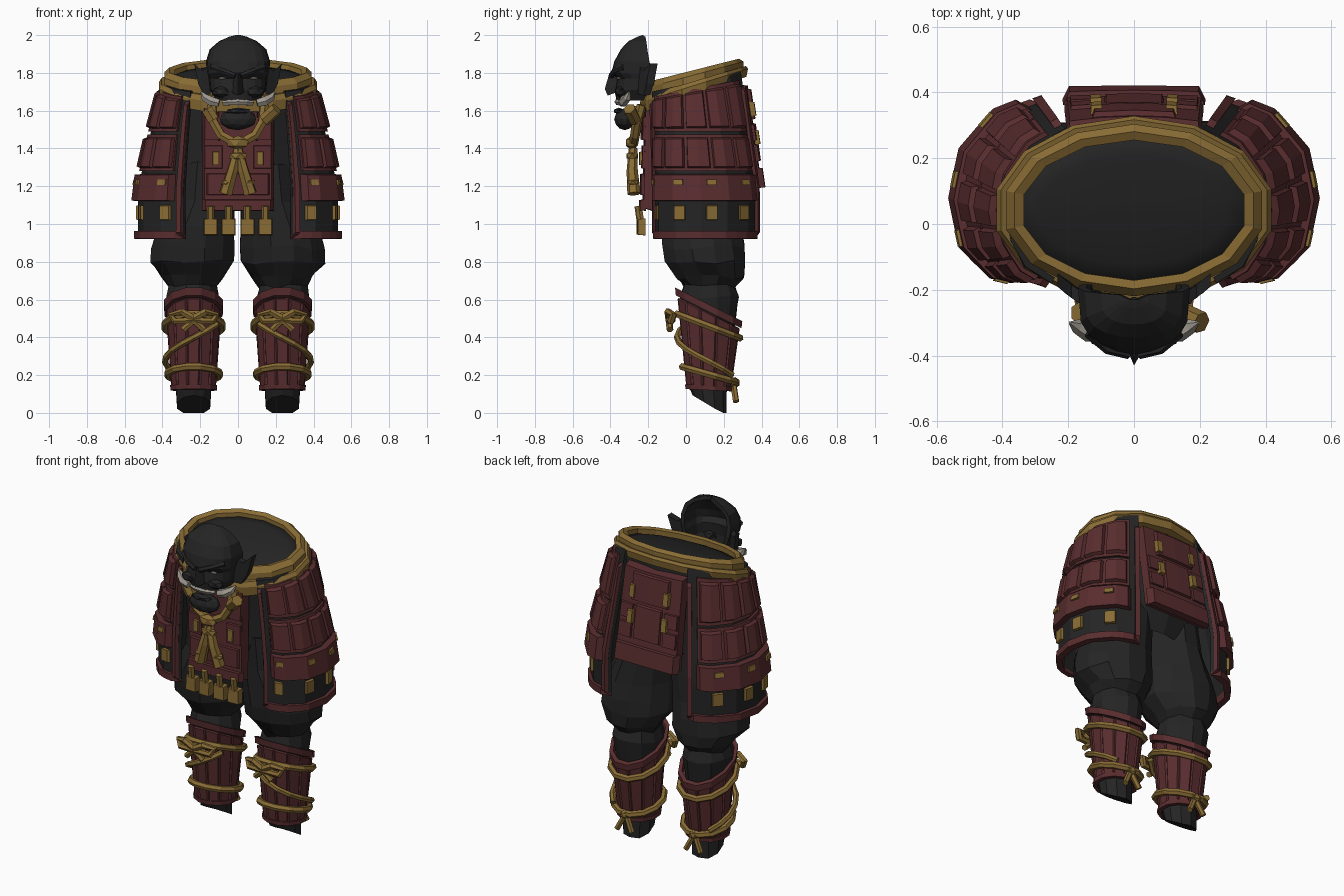
import bpy, bmesh, math, random
from mathutils import Vector

random.seed(4)
if "Cube" in bpy.data.objects:
    bpy.data.objects.remove(bpy.data.objects["Cube"])


def material(name, rgb):
    m = bpy.data.materials.new(name)
    m.use_nodes = True
    m.diffuse_color = (*rgb, 1)
    m.node_tree.nodes["Principled BSDF"].inputs["Base Color"].default_value = (*rgb, 1)
    return m


DARK = material("charcoal", (0.018, 0.018, 0.018))
RED = material("oxblood", (0.1, 0.026, 0.028))
GOLD = material("old_gold", (0.25, 0.15, 0.035))
BONE = material("bone", (0.34, 0.31, 0.27))


def finish(name, bm, mat):
    bmesh.ops.recalc_face_normals(bm, faces=bm.faces)
    me = bpy.data.meshes.new(name)
    bm.to_mesh(me)
    bm.free()
    me.materials.append(mat)
    ob = bpy.data.objects.new(name, me)
    bpy.context.collection.objects.link(ob)
    return ob


def loft(name, rings, mat, caps=True, loop=False, closed=True, inset=0):
    """Skin between rings of points; optionally raise every face as a panel."""
    bm = bmesh.new()
    rows = [[bm.verts.new(p) for p in r] for r in rings]
    n = len(rows[0])
    for a, b in zip(rows, rows[1:] + rows[:1] if loop else rows[1:]):
        for i in range(n if closed else n - 1):
            j = (i + 1) % n
            bm.faces.new((a[i], a[j], b[j], b[i]))
    faces = list(bm.faces)
    if caps and not loop:
        bm.faces.new(rows[0])
        bm.faces.new(rows[-1])
    bmesh.ops.recalc_face_normals(bm, faces=bm.faces)
    if inset:
        bmesh.ops.inset_individual(bm, faces=faces, thickness=inset, depth=inset)
    return finish(name, bm, mat)


def ring(cx, cy, rx, ry, z, n=12, jitter=0, slope=0):
    pts = []
    for i in range(n):
        a = math.tau * (i + 0.5) / n
        k = 1 + random.uniform(-jitter, jitter)
        x, y = rx * math.cos(a) * k, ry * math.sin(a) * k
        pts.append((cx + x, cy + y, z + slope * y + random.uniform(-jitter, jitter) * 0.4))
    return pts


def plate(name, surf, u, v, lift, thick, mat, nu=1, nv=1, taper=0.15):
    """Raised slab lying on surf(u, v, offset), with chamfered sides."""
    def grid(off, sh):
        du, dv = (u[1] - u[0]) * sh, (v[1] - v[0]) * sh
        return [[bm.verts.new(surf(u[0] + du + (u[1] - u[0] - 2 * du) * i / nu,
                                   v[0] + dv + (v[1] - v[0] - 2 * dv) * j / nv, off))
                 for j in range(nv + 1)] for i in range(nu + 1)]
    bm = bmesh.new()
    lo, hi = grid(lift - thick, 0), grid(lift, taper * 0.3)
    for g in (lo, hi):
        for i in range(nu):
            for j in range(nv):
                bm.faces.new((g[i][j], g[i + 1][j], g[i + 1][j + 1], g[i][j + 1]))

    def rim(g):
        return ([g[i][0] for i in range(nu)] + [g[nu][j] for j in range(nv)] +
                [g[i][nv] for i in range(nu, 0, -1)] + [g[0][j] for j in range(nv, 0, -1)])
    a, b = rim(lo), rim(hi)
    for i in range(len(a)):
        j = (i + 1) % len(a)
        bm.faces.new((a[i], a[j], b[j], b[i]))
    return finish(name, bm, mat)


def cord(name, pts, r, mat=GOLD, cyclic=False, radii=None):
    cu = bpy.data.curves.new(name, "CURVE")
    cu.dimensions = "3D"
    cu.bevel_depth, cu.bevel_resolution, cu.use_fill_caps = r, 1, True
    sp = cu.splines.new("POLY")
    sp.points.add(len(pts) - 1)
    sp.use_cyclic_u = cyclic
    for i, p in enumerate(pts):
        sp.points[i].co = (*p, 1)
        sp.points[i].radius = radii[i] if radii else 1
    tmp = bpy.data.objects.new(name + "_path", cu)
    bpy.context.collection.objects.link(tmp)
    bpy.context.view_layer.update()
    me = bpy.data.meshes.new_from_object(tmp.evaluated_get(bpy.context.evaluated_depsgraph_get()))
    bpy.data.objects.remove(tmp)
    me.materials.clear()
    me.materials.append(mat)
    ob = bpy.data.objects.new(name, me)
    bpy.context.collection.objects.link(ob)
    me.shade_flat()
    return ob


def ball(name, loc, size, mat, sub=1):
    bm = bmesh.new()
    bmesh.ops.create_icosphere(bm, subdivisions=sub, radius=1)
    for v in bm.verts:
        v.co = Vector(loc) + Vector(c * s for c, s in zip(v.co, size))
    return finish(name, bm, mat)


def collar_ring(d, dz, n=14):
    pts = []
    for i in range(n):
        a = math.tau * (i + 0.5) / n
        y = 0.042 + (0.242 + d) * math.sin(a) * 1.03
        z = 1.865 + 0.26 * (y - 0.27)
        pts.append(((0.385 + d * 1.2) * math.cos(a), y, z + dz * (1.15 - 0.8 * y)))
    return pts


# Torso, domed neck cover and stepped collar
loft("torso", [ring(0, 0.06, 0.3, 0.2, 1.13, 14), ring(0, 0.07, 0.36, 0.245, 1.27, 14),
               ring(0, 0.065, 0.38, 0.25, 1.5, 14), collar_ring(-0.01, -0.09)], DARK, caps=False)
cover = loft("neck_cover", [collar_ring(d, z) for d, z in
                            [(-0.01, -0.06), (-0.036, -0.025), (-0.08, -0.015), (-0.16, -0.008), (-0.225, -0.005)]], DARK)
cover.data.shade_smooth()
loft("collar_upper", [collar_ring(d, z) for d, z in
                      [(-0.035, -0.06), (-0.035, 0), (-0.01, 0.008), (0.012, -0.015), (0.012, -0.06)]], GOLD, loop=True)
loft("collar_lower", [collar_ring(d, z) for d, z in
                      [(-0.01, -0.11), (-0.01, -0.045), (0.025, -0.045), (0.036, -0.065), (0.028, -0.11)]], GOLD, loop=True)

# Shoulder armour: a shell flaring from the collar down to the hips
TOP = [(0.25, -0.18), (0.33, -0.13), (0.375, -0.05), (0.39, 0.04), (0.37, 0.14), (0.31, 0.23), (0.21, 0.29)]
LOW = [(0.29, -0.165), (0.41, -0.145), (0.50, -0.06), (0.53, 0.08), (0.50, 0.22), (0.40, 0.33), (0.27, 0.375)]


def sleeve(side):
    def surf(u, v, off):
        t = min(1, max(0, (1.74 - v) / 0.56)) ** 0.85
        i = min(5, max(0, int(u)))
        p = [Vector(a).lerp(Vector(b), t) for a, b in zip(TOP, LOW)]
        q = p[i].lerp(p[i + 1], u - i)
        q += (q - Vector((0.1, 0.09))).normalized() * off
        z = v + max(0, v - 1.5) * 0.9 * (q.y - 0.04)
        return (side * q.x, q.y, z)
    return surf


def add_sleeve(side, s):
    f = sleeve(side)
    plate(s + "_sleeve_lining", f, (0, 6), (0.94, 1.75), 0, 0.02, DARK, 12, 8, 0)
    plate(s + "_sleeve_hem", f, (0, 6), (0.92, 0.965), 0.02, 0.04, RED, 12)
    for k, u in enumerate([(0, 0.22), (5.78, 6)]):
        plate(s + "_sleeve_edge_%d" % k, f, u, (0.92, 1.7), 0.02, 0.04, RED, 1, 6)
    plate(s + "_sleeve_band", f, (0.35, 5.65), (1.12, 1.265), 0.035, 0.045, RED, 10, 1, 0.1)
    for r, (z0, z1) in enumerate([(1.28, 1.49), (1.49, 1.73)]):
        plate(s + "_backing_%d" % r, f, (0.45, 5.55), (z0, z1 - 0.015), 0.015, 0.02, RED, 10, 2, 0)
        for c in range(5):
            u = 0.5 + c * 1.01
            plate(s + "_lame_%d_%d" % (r, c), f, (u, u + 0.92), (z0 + 0.015, z1 - 0.03),
                  0.035, 0.025, RED, 2, 1, 0.2)
    for u in (0.75, 2.2, 3.4, 4.75):
        plate(s + "_band_stud", f, (u - 0.18, u + 0.18), (1.205, 1.237), 0.042, 0.02, GOLD)
        plate(s + "_hem_tab", f, (u - 0.21, u + 0.21), (1.02, 1.1), 0.016, 0.02, GOLD)


# Legs, shin guards and lashings
def add_leg(side, s):
    X = side * 0.235
    thigh = [(0.17, 0.07, 0.165, 0.21, 1.32), (0.185, 0.075, 0.175, 0.215, 1.12), (0.222, 0.08, 0.21, 0.215, 0.98),
             (0.235, 0.09, 0.226, 0.22, 0.88), (0.238, 0.10, 0.226, 0.215, 0.80), (0.24, 0.13, 0.165, 0.18, 0.72),
             (0.24, 0.125, 0.13, 0.14, 0.67), (0.238, 0.125, 0.142, 0.16, 0.61), (0.235, 0.13, 0.12, 0.13, 0.45)]
    loft(s + "_trouser_leg", [ring(side * a, b, c, d, z, 12, 0.035) for a, b, c, d, z in thigh], DARK)

    def guard(z, grow, tilt, n=12):
        k = max(0, min(1, (z - 0.12) / 0.48))
        return ring(X, 0.12, 0.113 + 0.028 * k + grow, 0.113 + 0.052 * k + grow, z, n, 0, tilt)
    loft(s + "_shin_guard", [guard(0.13, 0, -0.05), guard(0.53, 0.005, -0.5)], RED, inset=0.008)
    loft(s + "_guard_rim", [guard(z, g, -0.5) for z, g in
                            [(0.535, 0), (0.535, 0.022), (0.575, 0.022), (0.575, 0)]], RED, loop=True)
    loft(s + "_guard_foot_rim", [guard(z, g, -0.05) for z, g in
                                 [(0.12, -0.01), (0.12, 0.014), (0.145, 0.014), (0.145, -0.01)]], RED, loop=True)
    cord(s + "_upper_lashing", guard(0.46, 0.022, -0.38), 0.02, cyclic=True)
    cord(s + "_lower_lashing", guard(0.205, 0.022, -0.28), 0.02, cyclic=True)
    diag = []
    for i in range(9):
        a = math.radians(-140 + i * 24)
        z = 0.47 - 0.27 * i / 8
        r = 0.148 + 0.05 * (z - 0.2)
        diag.append((X + side * r * math.cos(a), 0.12 + (r + 0.01) * math.sin(a), z))
    cord(s + "_cross_lashing", diag, 0.017)
    ball(s + "_bow_knot", (X, -0.08, 0.5), (0.035, 0.03, 0.035), GOLD)
    for d in (-1, 1):
        cord(s + "_bow_loop", [(X, -0.09, 0.5), (X + d * 0.06, -0.095, 0.535), (X + d * 0.12, -0.065, 0.52),
                               (X + d * 0.1, -0.08, 0.485), (X, -0.09, 0.49)], 0.02)
        cord(s + "_bow_tail", [(X, -0.09, 0.49), (X + d * 0.055, -0.085, 0.44)], 0.018)
        cord(s + "_heel_tail", [(X, 0.25, 0.16), (X + d * 0.05, 0.265, 0.06)], 0.017)
    ball(s + "_heel_knot", (X, 0.26, 0.16), (0.035, 0.028, 0.03), GOLD)
    foot = [ring(X, 0.12, 0.09, 0.1, 0.17, 10), ring(X, 0.115, 0.098, 0.1, 0.12, 10, 0, -0.2)]
    sole = [(x, y, max(0, min(0.1, 0.6 * (0.19 - y)))) for x, y, z in ring(X, 0.125, 0.092, 0.09, 0, 10)]
    loft(s + "_foot", foot + [sole], DARK)


for side, s in ((1, "left"), (-1, "right")):
    add_sleeve(side, s)
    add_leg(side, s)


# Breastplate and backplate, both laid out in x and z
def chest(u, v, off):
    return (u, -0.222 + 0.25 * u * u - 0.02 * (1.6 - v) - off, v)


def back(u, v, off):
    return (u * (1.18 - 0.1 * v), 0.325 + 0.14 * (1.75 - v) - 0.6 * u * u * (v - 1.1) + off, v)


plate("breastplate", chest, (-0.19, 0.19), (1.07, 1.63), 0, 0.05, RED, 4, 2, 0.1)
plate("breastplate_hem", chest, (-0.19, 0.19), (1.07, 1.13), 0.018, 0.03, RED, 4)
plate("breastplate_belt", chest, (-0.175, 0.175), (1.15, 1.27), 0.014, 0.03, RED, 4)
plate("breastplate_top", chest, (-0.11, 0.11), (1.44, 1.6), 0.016, 0.03, RED, 2)
plate("backplate", back, (-0.2, 0.2), (1.2, 1.74), 0, 0.05, RED, 4, 3, 0.05)
plate("backplate_hem", back, (-0.205, 0.205), (1.19, 1.3), 0.018, 0.04, RED, 4)
plate("backplate_yoke", back, (-0.13, 0.13), (1.55, 1.72), 0.016, 0.03, RED, 2)
plate("backplate_waist", back, (-0.09, 0.09), (1.33, 1.54), 0.014, 0.03, RED, 2)
for d in (-1, 1):
    for z in (1.29, 1.44):
        plate("breast_panel", chest, sorted((d * 0.08, d * 0.18)), (z, z + 0.13), 0.012, 0.03, RED)
    plate("breast_tab", chest, sorted((d * 0.10, d * 0.135)), (1.31, 1.385), 0.024, 0.03, GOLD)
    for z in (1.33, 1.44):
        plate("back_panel", back, sorted((d * 0.1, d * 0.19)), (z, z + 0.09), 0.012, 0.03, RED)
    for z in (1.42, 1.57):
        plate("back_tab", back, sorted((d * 0.095, d * 0.13)), (z, z + 0.08), 0.026, 0.03, GOLD)
for x in (-0.145, -0.05, 0.05, 0.145):
    plate("belt_tassel", chest, (x - 0.037, x + 0.037), (0.94, 1.03), 0.028, 0.04, GOLD)
    cord("tassel_hanger", [chest(x, 1.095, 0.024), chest(x, 1.02, 0.012)], 0.02)

# Chest cord with knots and tails
for d in (-1, 1):
    cord("chest_strap", [(d * 0.14, -0.235, 1.63), (d * 0.13, -0.26, 1.54), (d * 0.09, -0.27, 1.47),
                         (0, -0.28, 1.42)], 0.026)
    cord("cord_tail", [(0, -0.28, 1.40), (d * 0.03, -0.285, 1.28), (d * 0.065, -0.275, 1.16)], 0.03,
         radii=[0.8, 1, 1.2])
    ball("tail_bead", (d * 0.055, -0.28, 1.22), (0.04, 0.035, 0.02), GOLD)
cord("left_shoulder_tie", [(0.205, -0.30, 1.61), (0.14, -0.27, 1.55)], 0.034)
cord("right_shoulder_tie", [(-0.165, -0.27, 1.61), (-0.13, -0.27, 1.55)], 0.034)
ball("chest_knot", (0, -0.29, 1.43), (0.065, 0.033, 0.038), GOLD)
ball("lower_knot", (0, -0.285, 1.36), (0.055, 0.035, 0.028), GOLD)

# Hollow-backed face
FACE = [(1.992, 0.045, -0.215, -0.255), (1.968, 0.1, -0.21, -0.305), (1.925, 0.15, -0.205, -0.345),
        (1.86, 0.17, -0.195, -0.38), (1.80, 0.165, -0.185, -0.395), (1.77, 0.155, -0.185, -0.365),
        (1.71, 0.15, -0.185, -0.375), (1.655, 0.115, -0.2, -0.37)]
rows = [[(w * math.cos(math.pi * i / 10), yb - (yb - yf) * math.sin(math.pi * i / 10) ** 0.5, z)
         for i in range(11)] for z, w, yb, yf in FACE]
head = loft("head_shell", [[(x * 0.3, -0.23, 2.0) for x, y, z in rows[0]]] + rows, DARK, caps=False, closed=False)
mod = head.modifiers.new("thickness", "SOLIDIFY")
mod.thickness = 0.025
mod.offset = -1
loft("nose", [[(-0.018, -0.37, 1.8), (0, -0.405, 1.8), (0.018, -0.37, 1.8)],
              [(-0.03, -0.36, 1.73), (0, -0.43, 1.715), (0.03, -0.36, 1.73)],
              [(-0.04, -0.36, 1.7), (0, -0.415, 1.68), (0.04, -0.36, 1.7)]], DARK)
ball("jaw", (0, -0.325, 1.555), (0.1, 0.055, 0.058), DARK, 2)
ball("lower_lip", (0, -0.355, 1.598), (0.075, 0.03, 0.018), DARK)
cord("teeth", [(0.095 * math.sin(a), -0.285 - 0.075 * math.cos(a), 1.635 + 0.012 * math.cos(a))
               for a in (-0.9, -0.45, 0, 0.45, 0.9)], 0.019, BONE)
for d in (-1, 1):
    cord("brow", [(d * 0.015, -0.395, 1.785), (d * 0.08, -0.38, 1.81), (d * 0.14, -0.33, 1.83)], 0.016, DARK)
    ball("cheek", (d * 0.085, -0.345, 1.7), (0.06, 0.035, 0.033), DARK)
    ball("eye", (d * 0.085, -0.356, 1.772), (0.022, 0.014, 0.008), BONE)
    cord("tusk", [(d * 0.10, -0.335, 1.64), (d * 0.14, -0.33, 1.65), (d * 0.175, -0.31, 1.67),
                  (d * 0.195, -0.30, 1.70)], 0.028, BONE, radii=[0.8, 1, 0.8, 0.15])
    ear = [(0.145, -0.23, 1.69), (0.18, -0.20, 1.68), (0.21, -0.185, 1.74), (0.232, -0.165, 1.85), (0.19, -0.20, 1.81),
           (0.16, -0.22, 1.83)]
    loft("ear", [[(d * x, y + o, z) for x, y, z in ear] for o in (-0.025, 0.015)], DARK)
